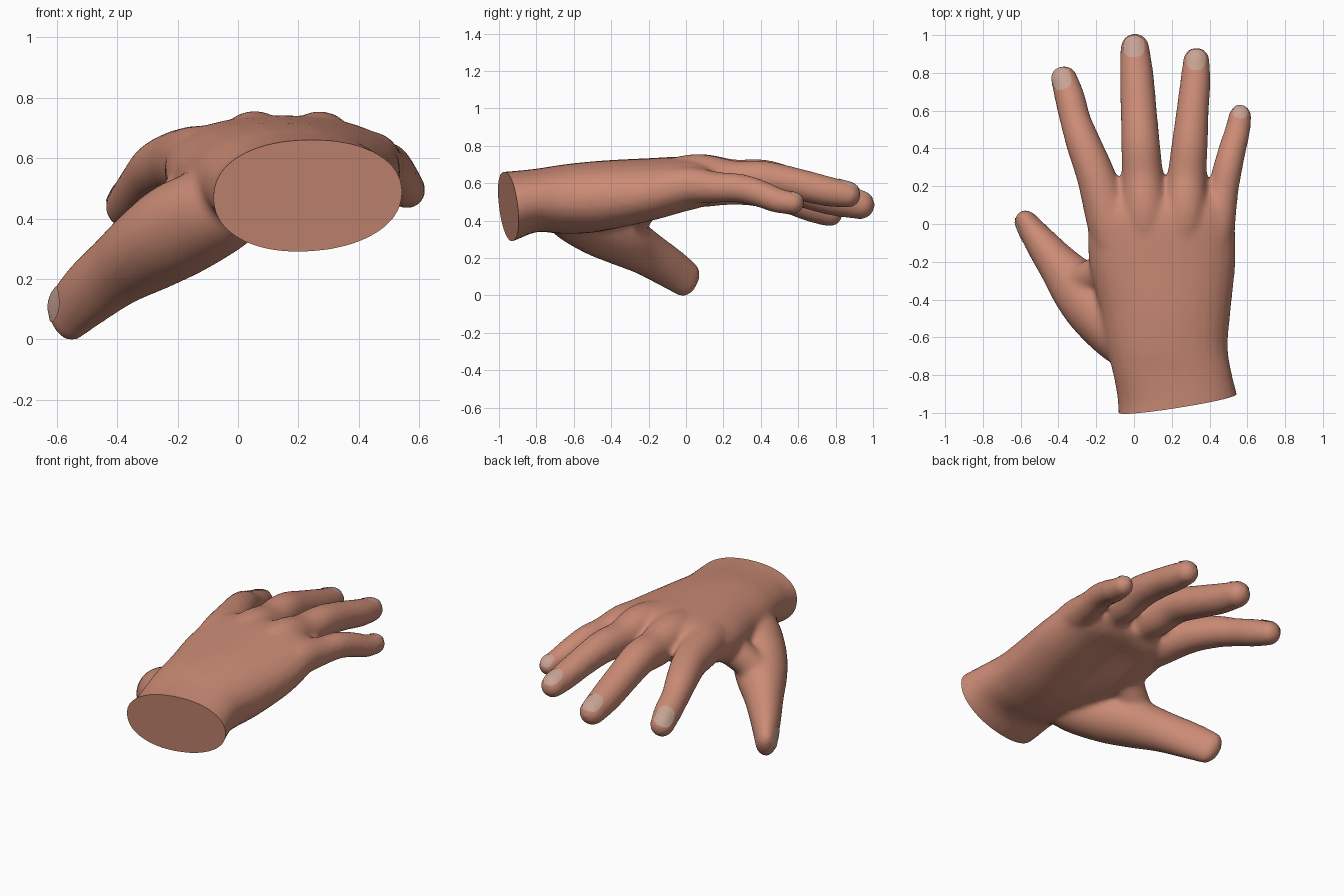
import bpy, bmesh, math
from mathutils import Vector
from mathutils.bvhtree import BVHTree

cube = bpy.data.objects.get("Cube")
if cube:
    bpy.data.objects.remove(cube, do_unlink=True)

SIDES, STEPS = 28, 5


def material(name, color):
    m = bpy.data.materials.new(name)
    m.use_nodes = True
    m.diffuse_color = color
    bsdf = m.node_tree.nodes["Principled BSDF"]
    bsdf.inputs["Base Color"].default_value = color
    bsdf.inputs["Roughness"].default_value = 0.6
    return m


skin = material("skin", (0.60, 0.26, 0.18, 1))
nail_pink = material("nail", (0.58, 0.37, 0.30, 1))


def add_object(name, bm, mat):
    bmesh.ops.recalc_face_normals(bm, faces=bm.faces)
    mesh = bpy.data.meshes.new(name)
    bm.to_mesh(mesh)
    bm.free()
    mesh.materials.append(mat)
    obj = bpy.data.objects.new(name, mesh)
    bpy.context.collection.objects.link(obj)
    return obj


def smooth_path(rows):
    """Catmull-Rom interpolation of section rows."""
    rows = [Vector(r) for r in rows]
    ext = [2 * rows[0] - rows[1]] + rows + [2 * rows[-1] - rows[-2]]
    out = []
    for a, b, c, d in zip(ext, ext[1:], ext[2:], ext[3:]):
        for i in range(STEPS):
            t = i / STEPS
            out.append(b + (c - a) * (t / 2) + (2 * a - 5 * b + 4 * c - d) * (t * t / 2)
                       + (3 * b - a - 3 * c + d) * (t ** 3 / 2))
    return out + [rows[-1]]


def skin_rings(bm, pts, tangents, power=1.0):
    """Tube through points of (x, y, z, half width, half height, hollow below)."""
    rings = []
    for p, tan in zip(pts, tangents):
        side = tan.cross(Vector((0, 0, 1))).normalized()
        up = side.cross(tan)
        ring = []
        for s in range(SIDES):
            a = 2 * math.pi * s / SIDES
            c, n = math.cos(a), math.sin(a)
            u = math.copysign(abs(c) ** power, c)
            v = math.copysign(abs(n) ** power, n)
            if n < 0:
                v += p[5] * math.exp(-(u / 0.45) ** 2)
            ring.append(bm.verts.new(Vector(p[:3]) + side * u * p[3] + up * v * p[4]))
        rings.append(ring)
    for r, q in zip(rings, rings[1:]):
        for s in range(SIDES):
            t = (s + 1) % SIDES
            bm.faces.new((r[s], r[t], q[t], q[s]))
    bm.faces.new(rings[0][::-1])
    bm.faces.new(rings[-1])


def digit(bm, rows):
    """Round-ended tube that follows its own path."""
    pts = smooth_path([(*r, 0) for r in rows])
    end = pts[-1]
    fwd = (Vector(end[:3]) - Vector(pts[-2][:3])).normalized()
    for k in range(1, 7):
        a = k / 6.4 * math.pi / 2
        p = Vector(end[:3]) + fwd * math.sin(a) * min(end[3], end[4])
        pts.append(Vector((*p, end[3] * math.cos(a), end[4] * math.cos(a), 0)))
    centres = [Vector(p[:3]) for p in pts]
    ahead = centres[1:] + centres[-1:]
    behind = centres[:1] + centres[:-1]
    skin_rings(bm, pts, [(a - b).normalized() for a, b in zip(ahead, behind)])


bm = bmesh.new()
# wrist and palm
palm = smooth_path([(.235, -1.1, .48, .32, .187, 0), (.235, -.95, .485, .32, .19, 0),
                    (.205, -.8, .52, .315, .17, 0), (.175, -.65, .525, .322, .188, .02),
                    (.165, -.45, .533, .348, .2, .12), (.15, -.2, .558, .388, .188, .3),
                    (.145, 0, .592, .388, .162, .3), (.145, .1, .6, .365, .132, .2),
                    (.145, .165, .605, .31, .085, .1)])
skin_rings(bm, palm, [Vector((0, 1, 0))] * len(palm), power=0.92)

# index, middle, ring and little finger: x, y, z, radius
FINGERS = [
    [(-.11, -.1, .60, .11), (-.135, .03, .60, .12), (-.2, .25, .60, .104), (-.265, .42, .575, .093),
     (-.31, .55, .53, .082), (-.34, .67, .485, .08), (-.37, .768, .45, .071)],
    [(.06, -.1, .63, .11), (.055, .07, .65, .12), (.045, .25, .63, .11), (.035, .42, .635, .103),
     (.025, .6, .585, .096), (.015, .78, .53, .09), (.005, .933, .495, .077)],
    [(.26, -.1, .63, .11), (.27, .07, .653, .116), (.28, .25, .63, .104), (.295, .42, .635, .096),
     (.31, .6, .605, .086), (.325, .75, .57, .081), (.33, .865, .55, .071)],
    [(.42, -.15, .58, .1), (.435, 0, .60, .102), (.47, .17, .59, .083), (.495, .29, .585, .078),
     (.522, .4, .555, .073), (.547, .49, .52, .068), (.562, .572, .505, .061)],
]
for path in FINGERS:
    digit(bm, [(*row, row[3]) for row in path])

# thumb, deeper than wide towards its tip
digit(bm, [(.07, -.72, .5, .09, .09), (-.04, -.62, .45, .145, .14), (-.18, -.475, .385, .16, .16),
           (-.29, -.345, .315, .15, .145), (-.4, -.215, .24, .112, .122),
           (-.495, -.095, .165, .086, .112), (-.566, .005, .097, .062, .1)])

# web of skin between thumb and palm
digit(bm, [(-.36, -.32, .3, .07, .08), (-.24, -.285, .41, .09, .09), (-.1, -.22, .53, .1, .1)])

# fuse the parts into one skin and soften the joins
raw = add_object("hand_parts", bm, skin)
remesh = raw.modifiers.new("fuse", 'REMESH')
remesh.mode = 'VOXEL'
remesh.voxel_size = 0.014
soften = raw.modifiers.new("soften", 'SMOOTH')
soften.factor = 0.5
soften.iterations = 14
fused = bpy.data.meshes.new_from_object(
    raw.evaluated_get(bpy.context.evaluated_depsgraph_get()))
bpy.data.objects.remove(raw, do_unlink=True)

# slanted flat cut at the wrist, then stand the thumb tip on the ground
bm = bmesh.new()
bm.from_mesh(fused)
bmesh.ops.bisect_plane(bm, geom=bm.verts[:] + bm.edges[:] + bm.faces[:],
                       plane_co=(.24, -.947, .48), plane_no=(-.16, 1, .13), clear_inner=True)
bmesh.ops.holes_fill(bm, edges=[e for e in bm.edges if e.is_boundary], sides=0)
lowest = min(v.co.z for v in bm.verts)
bmesh.ops.translate(bm, verts=bm.verts, vec=(0, 0, -lowest))
surface = BVHTree.FromBMesh(bm)
hand = add_object("hand", bm, skin)


def nail(name, centre, facing, along, half_width, half_length):
    """Thin rounded plate laid over the skin."""
    out = Vector(facing).normalized()
    side = Vector(along).cross(out).normalized()
    fwd = out.cross(side)
    bm = bmesh.new()

    def place(u, v):
        start = Vector(centre) + side * u * half_width + fwd * v * half_length + out * 0.15
        hit, normal, _, _ = surface.ray_cast(start, -out, 0.3)
        if hit is None:
            hit, normal, _, _ = surface.find_nearest(start - out * 0.15)
        return bm.verts.new(hit + normal * 0.004)

    mid, count, previous = place(0, 0), 24, None
    for r in (0.25, 0.5, 0.75, 1.0):
        ring = []
        for i in range(count):
            c, s = math.cos(2 * math.pi * i / count), math.sin(2 * math.pi * i / count)
            ring.append(place(r * math.copysign(abs(c) ** 0.8, c), r * math.copysign(abs(s) ** 0.8, s)))
        for i in range(count):
            j = (i + 1) % count
            if previous:
                bm.faces.new((previous[i], ring[i], ring[j], previous[j]))
            else:
                bm.faces.new((mid, ring[i], ring[j]))
        previous = ring
    obj = add_object(name, bm, nail_pink)
    # keep the plate facing away from the finger
    if sum(p.normal.dot(out) for p in obj.data.polygons) < 0:
        obj.data.flip_normals()
    return obj


parts = [
    hand,
    nail("index_nail", (-.38, .757, .46), (-.1, .3, 1), (-.25, 1, 0), .05, .066),
    nail("middle_nail", (0, .93, .51), (0, .25, 1), (-.05, 1, 0), .053, .062),
    nail("ring_nail", (.328, .862, .56), (0, .2, 1), (.05, 1, 0), .048, .06),
    nail("little_nail", (.56, .588, .51), (.1, .2, 1), (.15, 1, 0), .037, .038),
    nail("thumb_nail", (-.58, -.01, .11), (-.75, -.62, .2), (-.4, .5, -.5), .05, .06),
]
bpy.ops.object.select_all(action='DESELECT')
for obj in parts:
    obj.select_set(True)
bpy.context.view_layer.objects.active = hand
bpy.ops.object.shade_smooth_by_angle(angle=math.radians(40))
